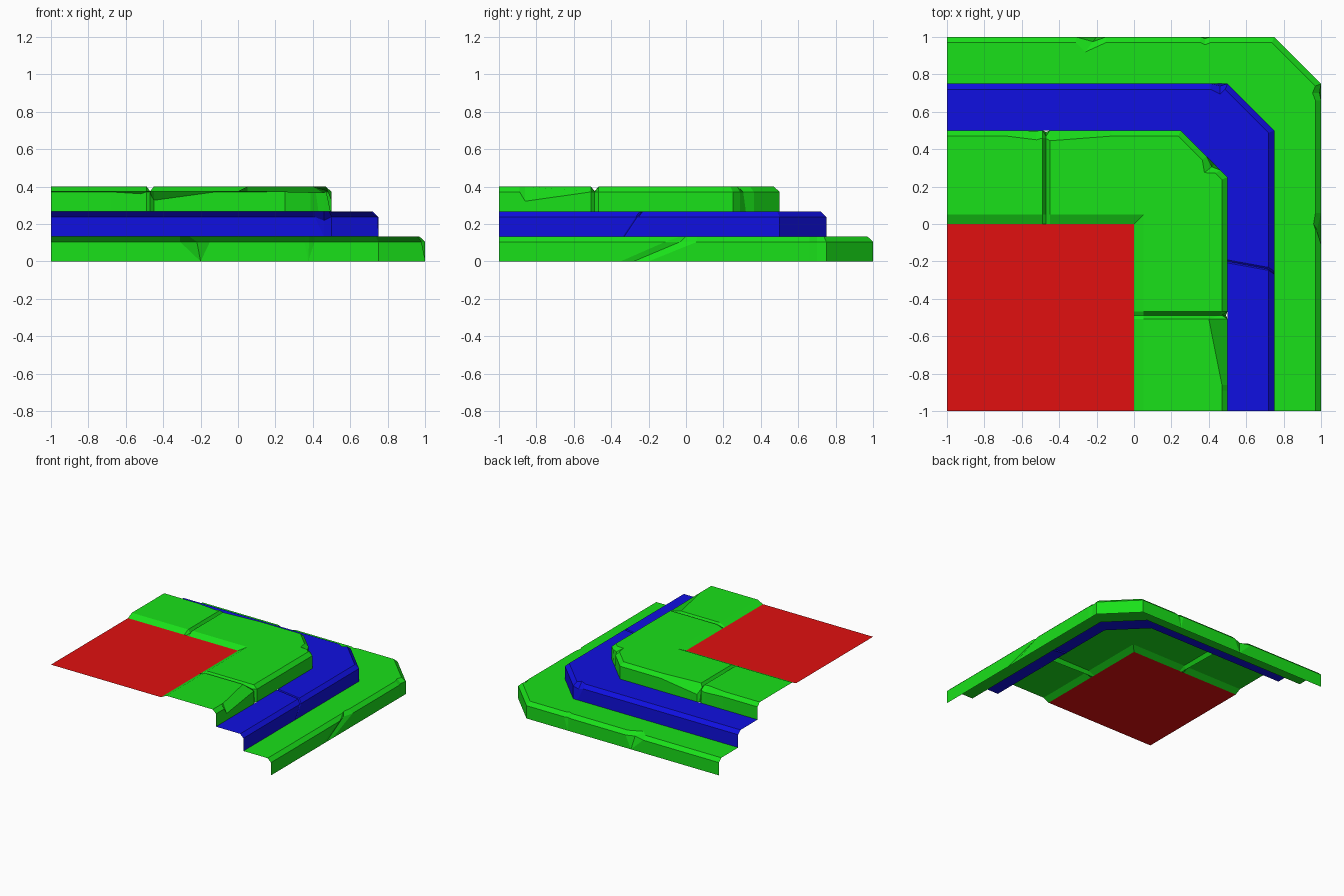
import bpy, bmesh
from mathutils import Vector

if "Cube" in bpy.data.objects:
    bpy.data.objects.remove(bpy.data.objects["Cube"])


def material(name, rgb):
    m = bpy.data.materials.new(name)
    m.diffuse_color = (*rgb, 1)
    m.use_nodes = True
    m.node_tree.nodes["Principled BSDF"].inputs["Base Color"].default_value = m.diffuse_color
    return m


GREEN = material("green", (0.01, 0.75, 0.01))
BLUE = material("blue", (0.005, 0.005, 0.75))
RED = material("red", (0.75, 0.005, 0.005))


def path_point(a, c, z, side, pos, shift):
    # a = distance of the wall line, c = size of its cut corner
    along, inward, down = shift
    if side == 'b':      # back run, pos is x
        return Vector((min(pos + along, a - c), a - inward, z - down))
    if side == 'r':      # right run, pos is y
        return Vector((a - inward, min(pos + along, a - c), z - down))
    k = inward * 0.7071  # diagonal corner, pos is 0..1
    return Vector((a - c + c * pos - k, a - c * pos - k, z - down))


def make_step(name, profile, stations, mat):
    # Loft the step profile through stations; dents shift single points
    full = [('b', -1, {})] + stations + [('r', -1, {})]
    bm = bmesh.new()
    rows = []
    for side, pos, dents in full:
        rows.append([bm.verts.new(path_point(*p, side, pos, dents.get(i, (0, 0, 0))))
                     for i, p in enumerate(profile)])
    for r, s in zip(rows, rows[1:]):
        for i in range(len(profile) - 1):
            bm.faces.new((r[i], r[i + 1], s[i + 1], s[i]))
    bmesh.ops.remove_doubles(bm, verts=bm.verts[:], dist=0.0005)
    bmesh.ops.dissolve_degenerate(bm, edges=bm.edges[:], dist=0.0002)
    me = bpy.data.meshes.new(name)
    bm.to_mesh(me)
    bm.free()
    me.materials.append(mat)
    ob = bpy.data.objects.new(name, me)
    bpy.context.collection.objects.link(ob)


def riser(r, z):
    # Wall, bevelled nosing
    return [(r, .25, z), (r, .25, z + .105), (r - .03, .25 - .0176, z + .1333)]


CORNER = [('d', 0, {}), ('d', 1, {})]

# Lower step with chipped edge
make_step("lower_step", riser(1, 0) + [(.75, .25, .1333)], [
    ('b', -.31, {0: (.11, 0, 0)}),
    ('b', -.22, {0: (.02, 0, 0), 1: (0, .025, 0), 2: (-.04, .05, 0)}),
    ('b', -.15, {0: (-.05, 0, 0)}),
    ('b', .355, {0: (.02, 0, 0)}),
    ('b', .38, {0: (-.005, 0, 0), 1: (0, .008, 0), 2: (0, .012, 0)}),
    ('b', .41, {0: (-.035, 0, 0)}),
    ('d', 0, {}),
    ('d', 1, {}),
    ('r', .70, {1: (0, .008, 0), 2: (0, .015, 0)}),
    ('r', .66, {}),
    ('r', .06, {0: (-.26, 0, 0)}),
    ('r', 0, {0: (-.28, 0, 0), 1: (-.03, .022, 0), 2: (0, .01, 0)}),
    ('r', -.03, {0: (-.32, 0, 0), 1: (-.08, 0, 0)}),
], GREEN)

# Middle step with corner chip and a slanted hairline crack
slant = (-.11, -.04, -.02, .02)


def hairline(y, depth):
    return ('r', y, {i: (s, depth * (i in (1, 2)), depth * (i > 1))
                     for i, s in enumerate(slant)})


make_step("middle_step", riser(.75, .1333) + [(.5, .25, .2667)], [
    ('b', .41, {0: (.05, 0, 0)}),
    ('b', .46, {1: (0, .012, .02), 2: (0, .025, 0)}),
    *CORNER,
    hairline(-.212, 0), hairline(-.22, .007), hairline(-.228, 0),
], BLUE)

# Upper step with two V grooves, chips and inner bevel
groove = {0: (0, .008, 0), 1: (0, .03, 0), 2: (0, .012, .035), 3: (0, 0, .025)}
make_step("upper_step", riser(.5, .2667) + [(.05, 0, .4), (0, 0, .375)], [
    ('b', -.68, {}),
    ('b', -.52, {1: (0, .002, .01), 2: (0, .02, 0)}),
    ('b', -.488, {2: (0, .01, 0)}),
    ('b', -.47, groove),
    ('b', -.45, {1: (0, 0, .045), 2: (0, .025, 0)}),
    ('b', -.12, {}),
    ('d', 0, {}),
    ('d', .55, {}),
    ('d', .72, {1: (0, .02, 0), 2: (0, .04, 0)}),
    ('d', .85, {}),
    ('d', 1, {}),
    ('r', -.468, {}),
    ('r', -.488, groove),
    ('r', -.508, {2: (0, .07, 0)}),
    ('r', -.86, {1: (0, 0, .05)}),
    ('r', -.89, {}),
], GREEN)

# Red landing panel
me = bpy.data.meshes.new("landing")
me.from_pydata([(-1, -1, .375), (0, -1, .375), (0, 0, .375), (-1, 0, .375)], [], [(0, 1, 2, 3)])
me.materials.append(RED)
bpy.context.collection.objects.link(bpy.data.objects.new("landing", me))
